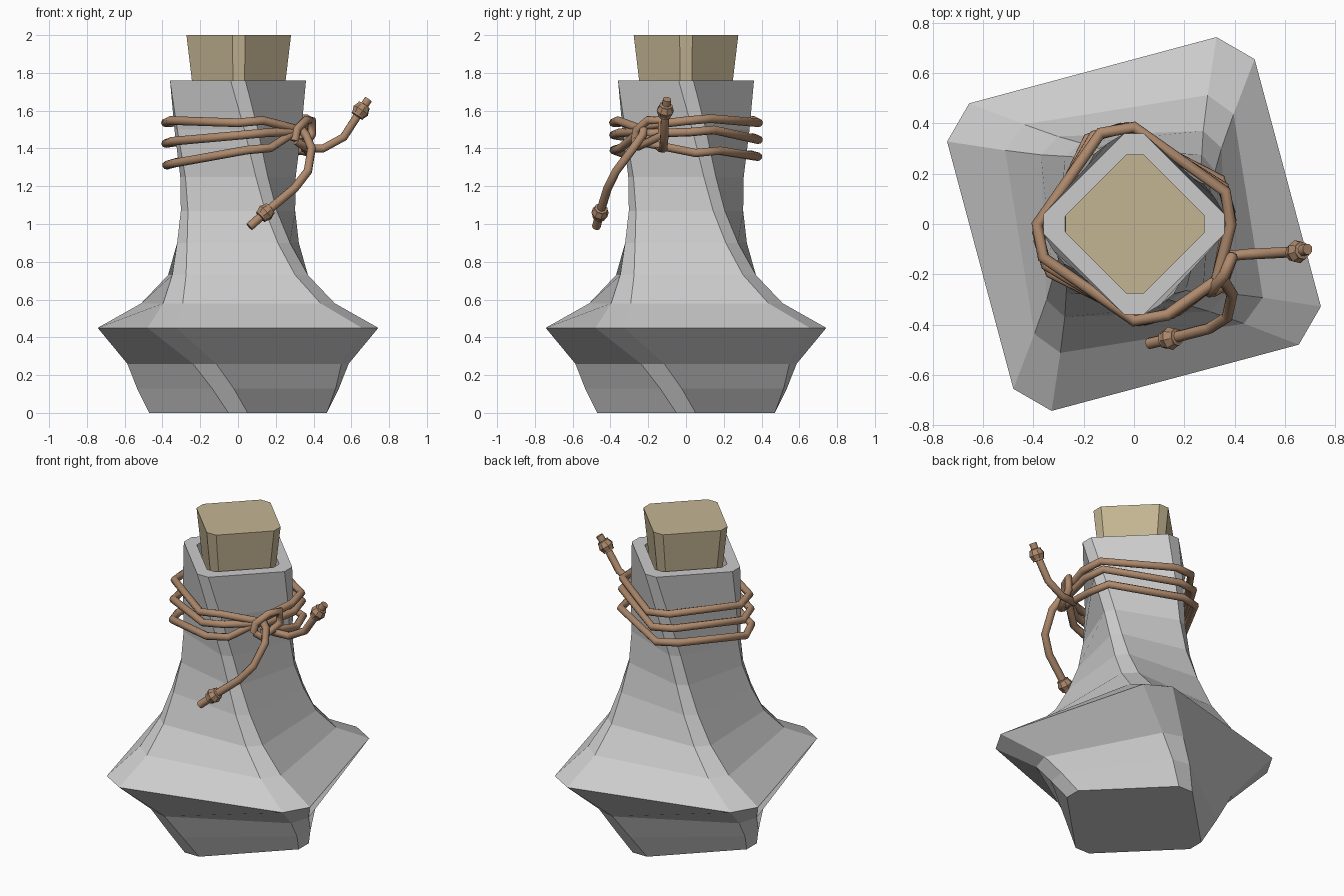
import bpy, bmesh
from math import radians, cos, sin
from mathutils import Vector

if "Cube" in bpy.data.objects:
    bpy.data.objects.remove(bpy.data.objects["Cube"])


def paint(obj, name, rgb):
    mat = bpy.data.materials.new(name)
    mat.diffuse_color = (*rgb, 1)
    mat.use_nodes = True
    mat.node_tree.nodes["Principled BSDF"].inputs["Base Color"].default_value = mat.diffuse_color
    obj.data.materials.append(mat)


def loft(name, rings, half=6.2):
    """Stack of corner-cut squares, each ring given as (z, radius, turn)."""
    bm = bmesh.new()
    loops = []
    for z, r, turn in rings:
        angs = [radians(turn + 90 * k + s * half) for k in range(4) for s in (-1, 1)]
        loops.append([bm.verts.new((r * cos(a), r * sin(a), z)) for a in angs])
    for lo, hi in zip(loops, loops[1:]):
        for i in range(8):
            j = (i + 1) % 8
            bm.faces.new((lo[i], lo[j], hi[j], hi[i]))
    bm.faces.new(loops[0][::-1])
    bm.faces.new(loops[-1])
    bmesh.ops.recalc_face_normals(bm, faces=bm.faces[:])
    me = bpy.data.meshes.new(name)
    bm.to_mesh(me)
    bm.free()
    obj = bpy.data.objects.new(name, me)
    bpy.context.collection.objects.link(obj)
    return obj


def turn_at(z):
    return -30 * z / 0.45 if z < 0.45 else -30 - 60 * (z - 0.45) / 1.31


def rope(name, paths, radius=0.023):
    cu = bpy.data.curves.new(name, 'CURVE')
    cu.dimensions = '3D'
    cu.bevel_depth = radius
    cu.bevel_resolution = 2
    cu.use_fill_caps = True
    for pts in paths:
        sp = cu.splines.new('POLY')
        sp.points.add(len(pts) - 1)
        for p, co in zip(sp.points, pts):
            p.co = (*co, 1)
    obj = bpy.data.objects.new(name, cu)
    bpy.context.collection.objects.link(obj)
    bpy.ops.object.select_all(action='DESELECT')
    obj.select_set(True)
    bpy.context.view_layer.objects.active = obj
    bpy.ops.object.convert(target='MESH')
    obj = bpy.context.object
    paint(obj, name, (0.42, 0.25, 0.15))
    return obj


# Twisted bottle, with the profile turning in at the mouth
profile = [(0, 0.473), (0.13, 0.535), (0.26, 0.597), (0.45, 0.812), (0.58, 0.59),
           (0.73, 0.461), (0.90, 0.385), (1.07, 0.335), (1.25, 0.32),
           (1.5, 0.338), (1.76, 0.362), (1.76, 0.275), (1.5, 0.25)]
loft("bottle", [(z, r, turn_at(z)) for z, r in profile])

# Cork
cork = loft("cork", [(1.52, 0.222, 0), (1.76, 0.25, 0), (2.0, 0.279, 0)], 7)
cork.location.x = 0.004
paint(cork, "cork", (0.55, 0.46, 0.29))

# Three rope turns around the neck, meeting at the knot.
# Heights run: knot, front, left, back, right, knot
turns = []
for heights in ((1.50, 1.54, 1.54, 1.54, 1.55, 1.52),
                (1.49, 1.475, 1.43, 1.45, 1.49, 1.48),
                (1.50, 1.395, 1.315, 1.36, 1.38, 1.43)):
    pts = [(0.32, -0.23, heights[0])]
    for k, z in enumerate(heights[1:5]):
        mid = turn_at(z) - 90 * k
        for s in (10, -10):
            a = radians(mid + s)
            zz = z + (0.008 if s > 0 else -0.004)
            pts.append((0.385 * cos(a), 0.385 * sin(a), zz))
    pts.append((0.33, -0.22, heights[5]))
    turns.append(pts)
rope("neck_rope", turns)

# Knot loop and the two loose ends
knot = [(0.30, -0.27, 1.44), (0.31, -0.26, 1.50), (0.36, -0.20, 1.55), (0.39, -0.13, 1.55),
        (0.39, -0.13, 1.47), (0.35, -0.25, 1.41), (0.31, -0.27, 1.44)]
end_up = [(0.33, -0.22, 1.47), (0.35, -0.13, 1.40), (0.45, -0.12, 1.40), (0.56, -0.115, 1.46),
          (0.65, -0.11, 1.60), (0.69, -0.10, 1.66)]
end_down = [(0.32, -0.22, 1.52), (0.36, -0.23, 1.47), (0.39, -0.28, 1.40), (0.37, -0.37, 1.28),
            (0.30, -0.415, 1.19), (0.145, -0.455, 1.06), (0.06, -0.475, 0.985)]
rope("rope_knot_and_ends", [knot, end_up, end_down])

# Small stopper knot on each loose end
for path, name in ((end_up, "upper_end_knot"), (end_down, "lower_end_knot")):
    p, q = Vector(path[-2]), Vector(path[-1])
    d = (q - p).normalized()
    rope(name, [[p - d * 0.035, p + d * 0.035]], 0.036)
    bpy.ops.mesh.primitive_uv_sphere_add(segments=8, ring_count=4, radius=0.047, location=p,
                                         rotation=d.to_track_quat('Z', 'Y').to_euler())
    bead = bpy.context.object
    bead.name = name + "_bulge"
    paint(bead, "rope", (0.42, 0.25, 0.15))
